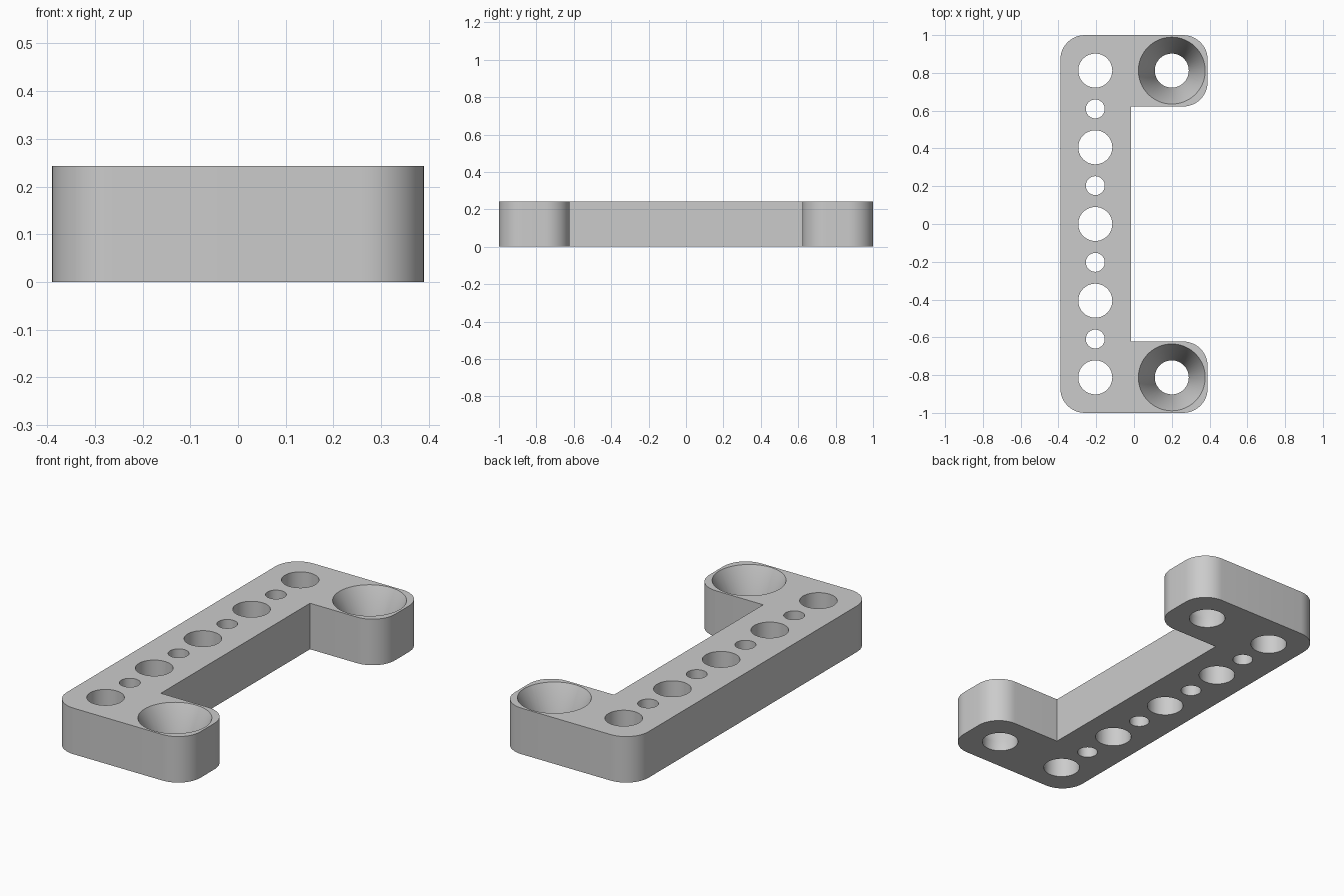
import bpy, bmesh, math

cube = bpy.data.objects.get("Cube")
if cube:
    bpy.data.objects.remove(cube, do_unlink=True)

HEIGHT = 0.243
CORNER = 0.13
PITCH = 0.203          # spacing of the hole row
HOLE, SMALL, SINK = 0.09, 0.05, 0.177
SINK_DEPTH = 0.19
ROW_X, TAB_X = -0.205, 0.2

grey = bpy.data.materials.new("plain_grey")
grey.use_nodes = True
colour = (0.6, 0.6, 0.6, 1)
grey.diffuse_color = colour
grey.node_tree.nodes["Principled BSDF"].inputs["Base Color"].default_value = colour


def make_object(name, bm):
    bmesh.ops.recalc_face_normals(bm, faces=bm.faces[:])
    mesh = bpy.data.meshes.new(name)
    bm.to_mesh(mesh)
    bm.free()
    mesh.materials.append(grey)
    obj = bpy.data.objects.new(name, mesh)
    bpy.context.scene.collection.objects.link(obj)
    return obj


def arc(cx, cy, start, steps=12):
    """Quarter-circle corner, counter-clockwise from the start angle."""
    angles = [math.radians(start + 90 * i / steps) for i in range(steps + 1)]
    return [(cx + CORNER * math.cos(a), cy + CORNER * math.sin(a)) for a in angles]


def lathe(bm, x, y, profile, sides=64):
    """Closed turned solid from (radius, height) pairs."""
    rings = []
    for r, z in profile:
        rings.append([bm.verts.new((x + r * math.cos(math.tau * i / sides),
                                    y + r * math.sin(math.tau * i / sides), z))
                      for i in range(sides)])
    for low, high in zip(rings, rings[1:]):
        for i in range(sides):
            j = (i + 1) % sides
            bm.faces.new((low[i], low[j], high[j], high[i]))
    bm.faces.new(rings[0][::-1])
    bm.faces.new(rings[-1])


# C-shaped bracket: long bar with a rounded tab at each end
side, inner, tab = 0.39, -0.015, 0.622
left, right, end = -side + CORNER, side - CORNER, 1 - CORNER
outline = (arc(left, -end, 180) + arc(right, -end, 270)
           + arc(right, -tab - CORNER, 0)
           + [(inner, -tab), (inner, tab)]
           + arc(right, tab + CORNER, 270)
           + arc(right, end, 0) + arc(left, end, 90))
bm = bmesh.new()
base = bm.faces.new([bm.verts.new((x, y, 0)) for x, y in outline])
top = bmesh.ops.extrude_face_region(bm, geom=[base])
bmesh.ops.translate(bm, vec=(0, 0, HEIGHT),
                    verts=[v for v in top["geom"] if isinstance(v, bmesh.types.BMVert)])
bracket = make_object("bracket", bm)

# Hole row: large and small holes alternate along the bar
cut = bmesh.new()
over = 0.02
for i in range(-4, 5):
    r = HOLE if i % 2 == 0 else SMALL
    lathe(cut, ROW_X, i * PITCH, [(r, -over), (r, HEIGHT + over)])

# Countersunk screw holes in the tabs
slope = (SINK - HOLE) / SINK_DEPTH
for sign in (-1, 1):
    lathe(cut, TAB_X, sign * 4 * PITCH,
          [(HOLE, -over), (HOLE, HEIGHT - SINK_DEPTH), (SINK + slope * over, HEIGHT + over)])
cutter = make_object("hole_cutter", cut)
cutter.hide_render = True

# Cut the holes and bake the result
mod = bracket.modifiers.new("holes", 'BOOLEAN')
mod.operation = 'DIFFERENCE'
mod.solver = 'EXACT'
mod.object = cutter
bpy.ops.object.select_all(action='DESELECT')
bpy.context.view_layer.objects.active = bracket
bracket.select_set(True)
bpy.ops.object.modifier_apply(modifier=mod.name)
bpy.data.objects.remove(cutter, do_unlink=True)

bpy.ops.object.shade_smooth_by_angle(angle=math.radians(30))
